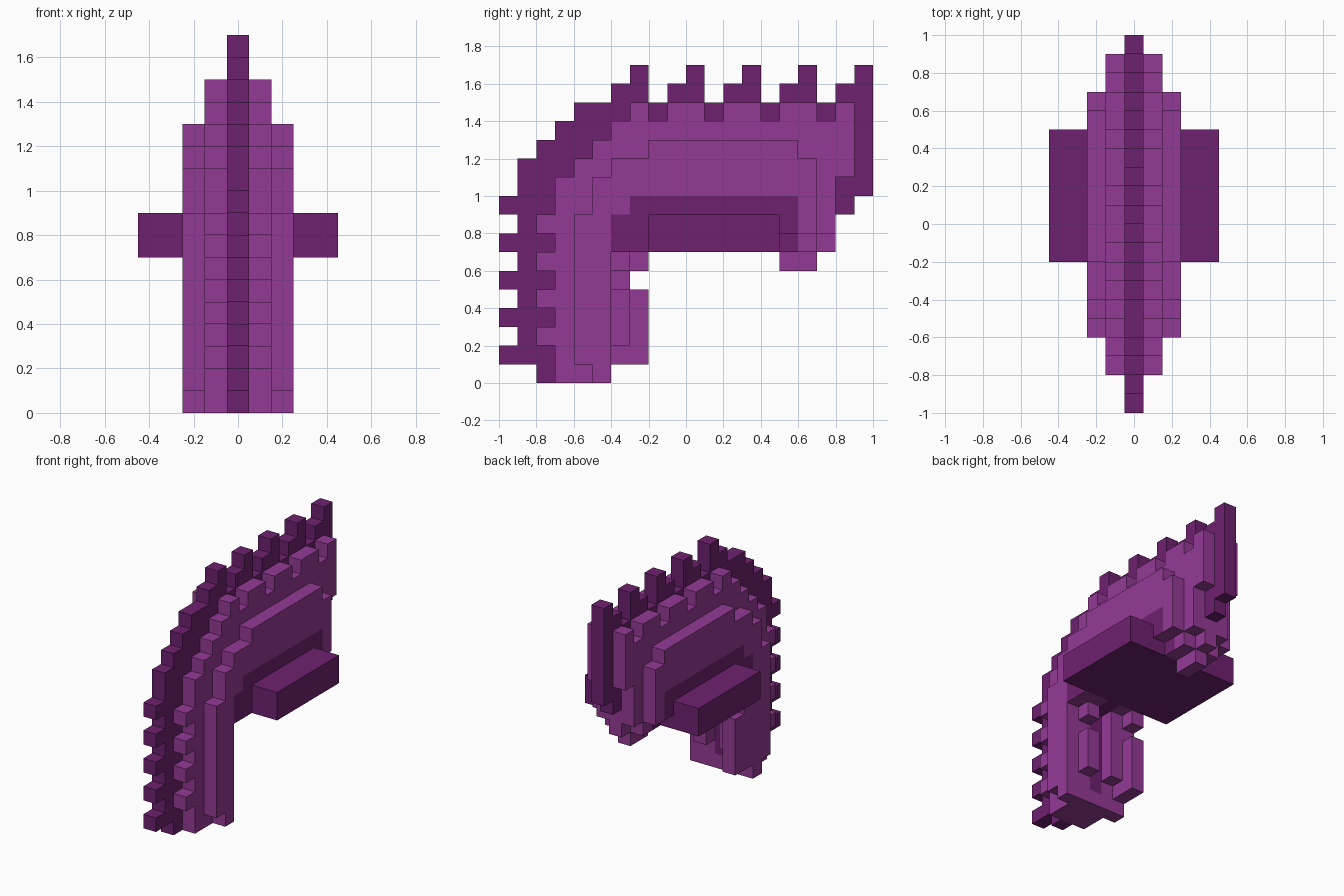
import bpy, bmesh

if "Cube" in bpy.data.objects:
    bpy.data.objects.remove(bpy.data.objects["Cube"])

S = 0.1  # size of one block


def material(name, rgb):
    m = bpy.data.materials.new(name)
    m.diffuse_color = (*rgb, 1)
    m.use_nodes = True
    m.node_tree.nodes["Principled BSDF"].inputs["Base Color"].default_value = m.diffuse_color
    return m


MATS = [material("light purple", (0.296, 0.042, 0.305)),
        material("dark purple", (0.156, 0.015, 0.162))]

parts = {"crest": set(), "shell": set(), "side_bar": set()}


def fill(part, xs, z0, z1, y0, y1):
    """Fill blocks in columns xs, rows z0..z1-1 and depths y0..y1-1."""
    for x in xs:
        for z in range(z0, z1):
            for y in range(y0, y1):
                parts[part].add((x, y, z))


# Crest: the middle slice with notches along the front and top
mid = (0,)
front = [-8, -10, -9, -10, -9, -10, -9, -10, -9, -10, -9, -9, -8, -7, -6]
back = [-4] * 7 + [8, 8, 9] + [10] * 5
for z, (a, b) in enumerate(zip(front, back)):
    fill("crest", mid, z, z + 1, a, b)
for y in (-4, -1, 2, 5, 8):
    fill("crest", mid, 15, 16, y, y + 2)
    fill("crest", mid, 16, 17, y + 1, y + 2)
fill("crest", mid, 6, 7, 5, 7)

# Inner shell: one slice on each side of the crest
inner = (-1, 1)
front = [-7, -7, -8, -7, -8, -7, -8, -7, -8, -7, -7, -6, -5, -4]
back = [-4, -4, -3, -3, -3, -4, -3, 7, 8, 8, 8, 9, 9, 9]
for z, (a, b) in enumerate(zip(front, back)):
    fill("shell", inner, z, z + 1, a, b)
for a, b in ((-3, -2), (-1, 1), (2, 4), (5, 7), (8, 9)):
    fill("shell", inner, 14, 15, a, b)
fill("shell", (-1,), 5, 6, -4, -3)

# Outer shell: the cheeks
outer = (-2, 2)
for z0, z1, y0, y1 in ((0, 1, -5, -4), (1, 7, -6, -4), (7, 8, -6, 5), (8, 9, -6, 7),
                       (9, 11, -5, 7), (11, 12, -4, 7), (12, 13, -2, 6)):
    fill("shell", outer, z0, z1, y0, y1)

# Guard on the left cheek only
for z0, z1, y1 in ((1, 5, -2), (5, 6, -3), (6, 7, -2)):
    fill("shell", (-2,), z0, z1, -4, y1)

# Side bar passing right through the shell
fill("side_bar", range(-4, 5), 7, 9, -2, 5)
parts["shell"] -= parts["side_bar"]
parts["crest"] -= parts["side_bar"]
solid = set().union(*parts.values())


def is_dark(part, cell, normal):
    x, y, z = cell
    if part == "side_bar":
        return True
    if part == "crest":
        # Lining and underside are light, apart from a dark strip in the leg
        under = (z < 1 and y >= -7) or (z < 9 and 5 <= y < 8)
        return not under
    # Dark panel around the side bar
    panel = (-4 <= y < -3 and 7 <= z < 9) or (-3 <= y < 6 and 7 <= z < 10)
    return panel and normal[0] != 0


def build(part, cells):
    bm = bmesh.new()
    cache = {}

    def vert(p):
        if p not in cache:
            cache[p] = bm.verts.new(((p[0] - 0.5) * S, p[1] * S, p[2] * S))
        return cache[p]

    for cell in sorted(cells):
        for axis in range(3):
            u, v = (axis + 1) % 3, (axis + 2) % 3
            for side in (0, 1):
                n = [0, 0, 0]
                n[axis] = 2 * side - 1
                if tuple(c + d for c, d in zip(cell, n)) in solid:
                    continue
                corners = []
                for du, dv in ((0, 0), (1, 0), (1, 1), (0, 1)):
                    p = list(cell)
                    p[axis] += side
                    p[u] += du
                    p[v] += dv
                    corners.append(vert(tuple(p)))
                if not side:
                    corners.reverse()
                try:
                    face = bm.faces.new(corners)
                except ValueError:
                    continue
                face.material_index = int(is_dark(part, cell, n))
    # Merge neighbouring flat blocks of one colour
    bmesh.ops.dissolve_limit(bm, angle_limit=0.01, verts=bm.verts, edges=bm.edges,
                             delimit={'MATERIAL'})
    mesh = bpy.data.meshes.new(part)
    bm.to_mesh(mesh)
    bm.free()
    for m in MATS:
        mesh.materials.append(m)
    bpy.context.collection.objects.link(bpy.data.objects.new(part, mesh))


for part, cells in parts.items():
    build(part, cells)
